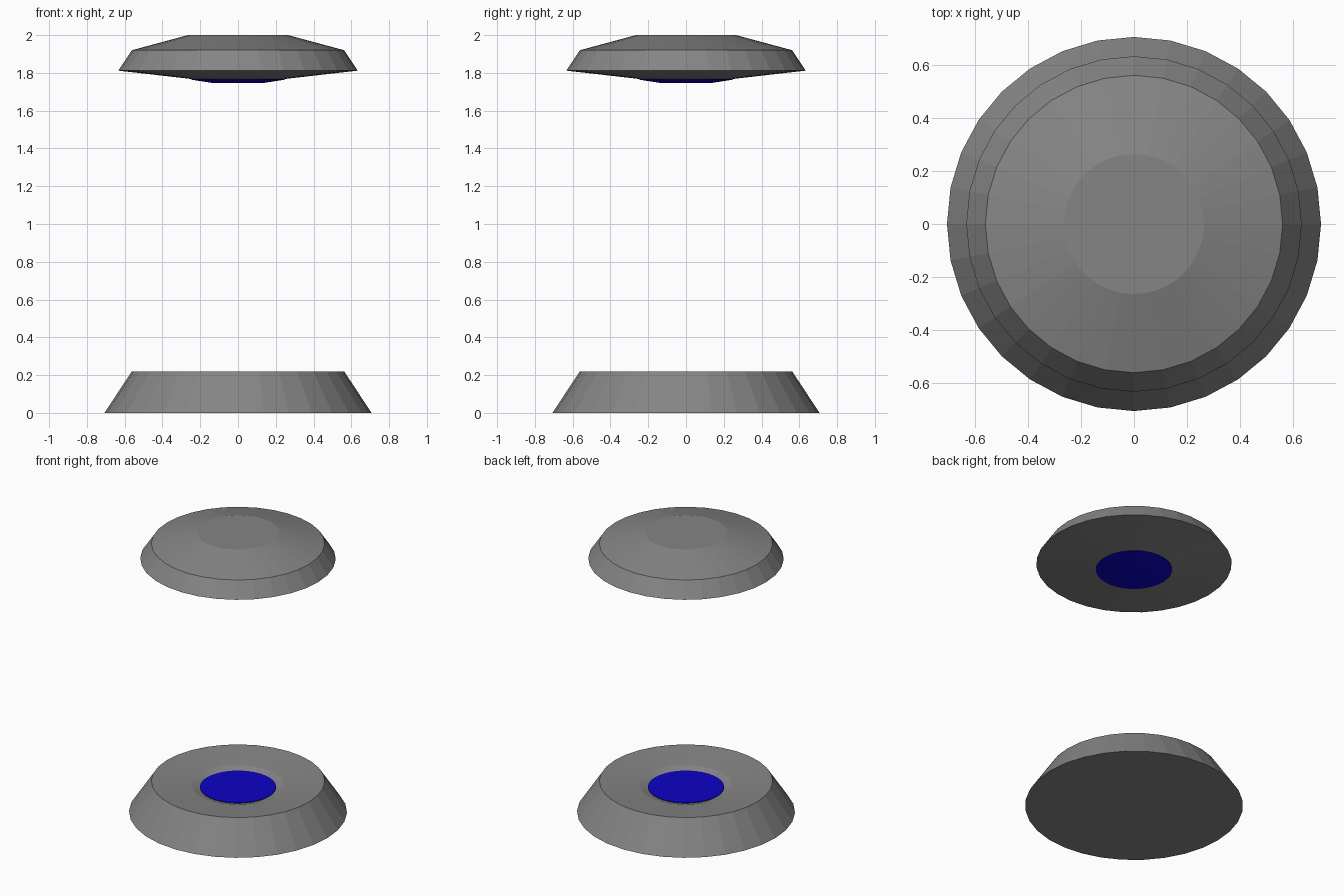
import bpy, bmesh, math

if "Cube" in bpy.data.objects:
    bpy.data.objects.remove(bpy.data.objects["Cube"])

SIDES = 32


def material(name, color):
    mat = bpy.data.materials.new(name)
    mat.diffuse_color = color
    mat.use_nodes = True
    mat.node_tree.nodes["Principled BSDF"].inputs["Base Color"].default_value = mat.diffuse_color
    return mat


def lathe(name, profile, mat):
    """Spin an (r, z) profile, listed bottom to top, into a closed faceted solid."""
    bm = bmesh.new()
    rings = []
    for r, z in profile:
        rings.append([bm.verts.new((r * math.cos(2 * math.pi * i / SIDES),
                                    r * math.sin(2 * math.pi * i / SIDES), z))
                      for i in range(SIDES)])
    for a, b in zip(rings, rings[1:]):
        for i in range(SIDES):
            j = (i + 1) % SIDES
            bm.faces.new((a[i], a[j], b[j], b[i]))
    bm.faces.new(rings[0][::-1])
    bm.faces.new(rings[-1])
    bmesh.ops.recalc_face_normals(bm, faces=bm.faces)
    mesh = bpy.data.meshes.new(name)
    bm.to_mesh(mesh)
    bm.free()
    mesh.materials.append(mat)
    obj = bpy.data.objects.new(name, mesh)
    bpy.context.collection.objects.link(obj)
    return obj


grey = material("dark_grey", (0.235, 0.235, 0.235, 1))
blue = material("blue", (0.004, 0.001, 0.56, 1))

# Floor pad: sloped sides, shallow dished top with a small lip round the centre
lathe("base_pad", [(0.707, 0), (0.562, 0.22), (0.30, 0.193), (0.25, 0.175)], grey)

# Blue plate set into the dish
lathe("base_light", [(0.247, 0.16), (0.247, 0.18)], blue)

# Hovering cap: bevelled top, tapered rim, shallow conical underside
lathe("upper_cap", [(0.25, 1.768), (0.634, 1.812), (0.562, 1.92), (0.265, 2.0)], grey)

# Blue lens under the cap
lathe("upper_light", [(0.13, 1.746), (0.247, 1.764), (0.247, 1.785)], blue)
